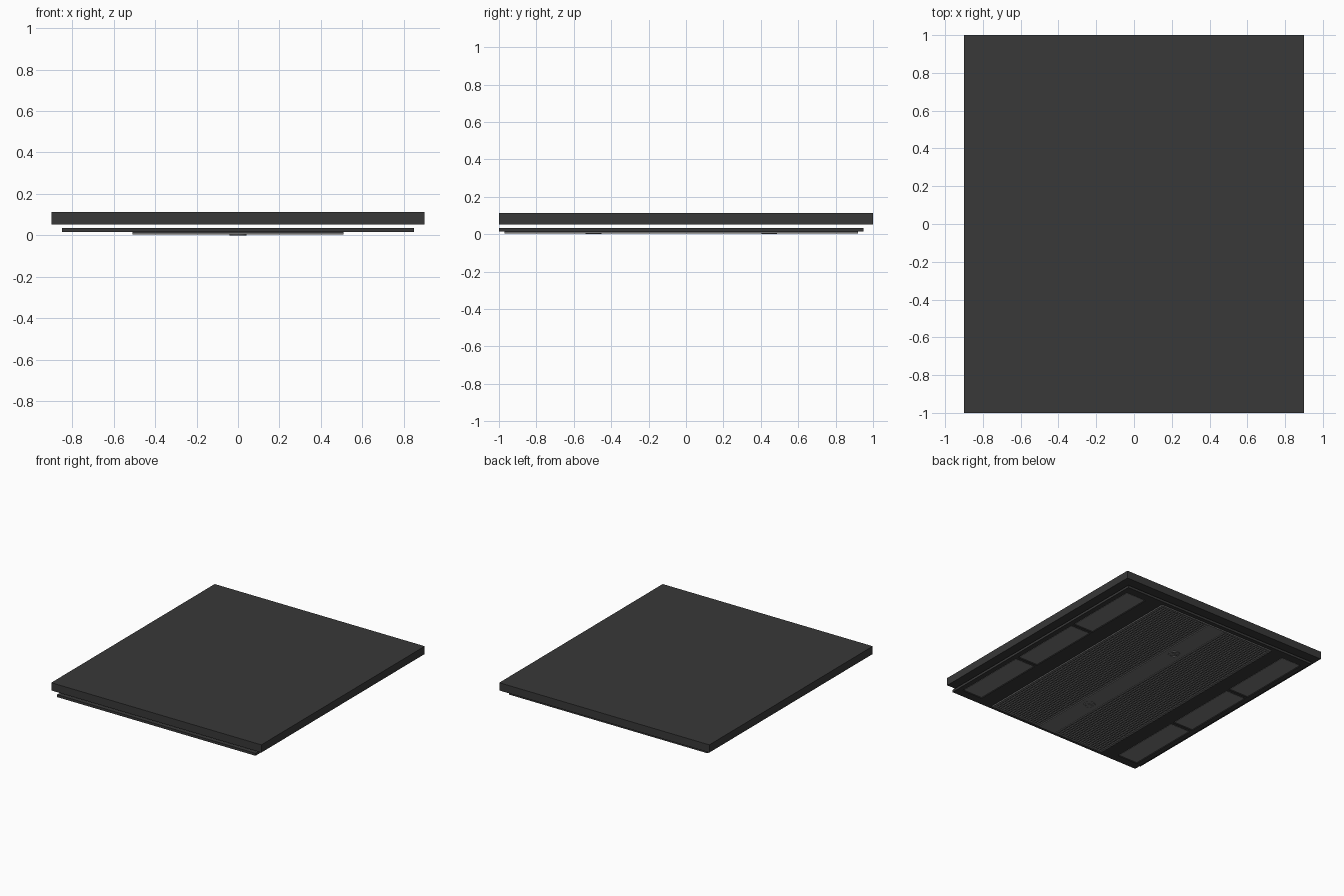
import bpy, bmesh, math

if "Cube" in bpy.data.objects:
    bpy.data.objects.remove(bpy.data.objects["Cube"])


def material(name, v):
    m = bpy.data.materials.new(name)
    m.diffuse_color = (v, v, v, 1)
    m.use_nodes = True
    m.node_tree.nodes["Principled BSDF"].inputs["Base Color"].default_value = m.diffuse_color
    return m


DARK = material("dark_shell", 0.04)
PANEL = material("panel_grey", 0.2)
STEEL = material("filter_grey", 0.17)


def boxes(name, items, mat):
    """One object from boxes given as (x0, x1, y0, y1, z0, z1)."""
    bm = bmesh.new()
    for x0, x1, y0, y1, z0, z1 in items:
        vs = bmesh.ops.create_cube(bm, size=1)["verts"]
        for v in vs:
            v.co.x = x1 if v.co.x > 0 else x0
            v.co.y = y1 if v.co.y > 0 else y0
            v.co.z = z1 if v.co.z > 0 else z0
    me = bpy.data.meshes.new(name)
    bm.to_mesh(me)
    bm.free()
    me.materials.append(mat)
    ob = bpy.data.objects.new(name, me)
    bpy.context.collection.objects.link(ob)
    return ob


def mirror_x(items):
    return items + [(-b, -a, *rest) for a, b, *rest in items]


YC = -0.025          # centre of the underside assembly
Y0, Y1 = -1.0, 0.95

# Upper slab
boxes("top_slab", [(-0.9, 0.9, -1, 1, 0.053, 0.113)], DARK)

# Backing plate of the underside
boxes("lower_plate", [(-0.85, 0.85, Y0, Y1, 0.022, 0.034)], DARK)

# Frame around the recessed side panels
PX0, PX1, LEN, PITCH = 0.635, 0.81, 0.59, 0.615
centres = [YC + PITCH * i for i in (-1, 0, 1)]
bars = [(PX1, 0.85, Y0, Y1, 0.015, 0.022)]
edges = [Y0] + [c + s * LEN / 2 for c in centres for s in (-1, 1)] + [Y1]
for a, b in zip(edges[::2], edges[1::2]):
    bars.append((PX0, PX1, a, b, 0.015, 0.022))
boxes("panel_frame", mirror_x(bars) + [(-PX0, PX0, Y0, Y1, 0.015, 0.022)], DARK)

# Six side panels
m = 0.006
boxes("side_panels", mirror_x([(PX0 + m, PX1 - m, c - LEN / 2 + m, c + LEN / 2 - m, 0.018, 0.022)
                               for c in centres]), PANEL)

# Filter tray with centre strip, end rails and side rails
FY0, FY1, FX, CX = -0.97, 0.92, 0.51, 0.075
boxes("filter_tray", [(-FX, FX, FY0, FY1, 0.012, 0.016)], DARK)
boxes("filter_rails", mirror_x([(FX - 0.01, FX, FY0, FY1, 0.005, 0.012)])
      + [(-FX, FX, FY0, FY0 + 0.012, 0.005, 0.012),
         (-FX, FX, FY1 - 0.012, FY1, 0.005, 0.012),
         (-CX, CX, FY0, FY1, 0.005, 0.012)], STEEL)

# Slats running front to back
N = 20
step = (FX - 0.01 - CX) / N
boxes("filter_slats", mirror_x([(CX + step * (i + 0.3), CX + step * (i + 0.9), FY0, FY1, 0.006, 0.012)
                                for i in range(N)]), STEEL)

# Round latch rings on the centre strip
for i, s in enumerate((-1, 1)):
    bm = bmesh.new()
    prof = [(0.03, 0.005), (0.03, 0.0), (0.042, 0.0), (0.042, 0.005)]
    vs = [bm.verts.new((r, 0, z)) for r, z in prof]
    es = [bm.edges.new((vs[k], vs[k + 1])) for k in range(3)]
    bmesh.ops.spin(bm, geom=vs + es, cent=(0, 0, 0), axis=(0, 0, 1),
                   angle=2 * math.pi, steps=32, use_merge=True)
    bmesh.ops.remove_doubles(bm, verts=bm.verts, dist=1e-5)
    bmesh.ops.recalc_face_normals(bm, faces=bm.faces)
    me = bpy.data.meshes.new("latch_ring")
    bm.to_mesh(me)
    bm.free()
    me.materials.append(STEEL)
    ob = bpy.data.objects.new("latch_ring_%d" % (i + 1), me)
    ob.location = (0, YC + s * 0.47, 0)
    bpy.context.collection.objects.link(ob)
    boxes("latch_bar_%d" % (i + 1), [(-0.031, 0.031, ob.location.y - 0.008,
                                      ob.location.y + 0.008, 0.001, 0.005)], STEEL)
